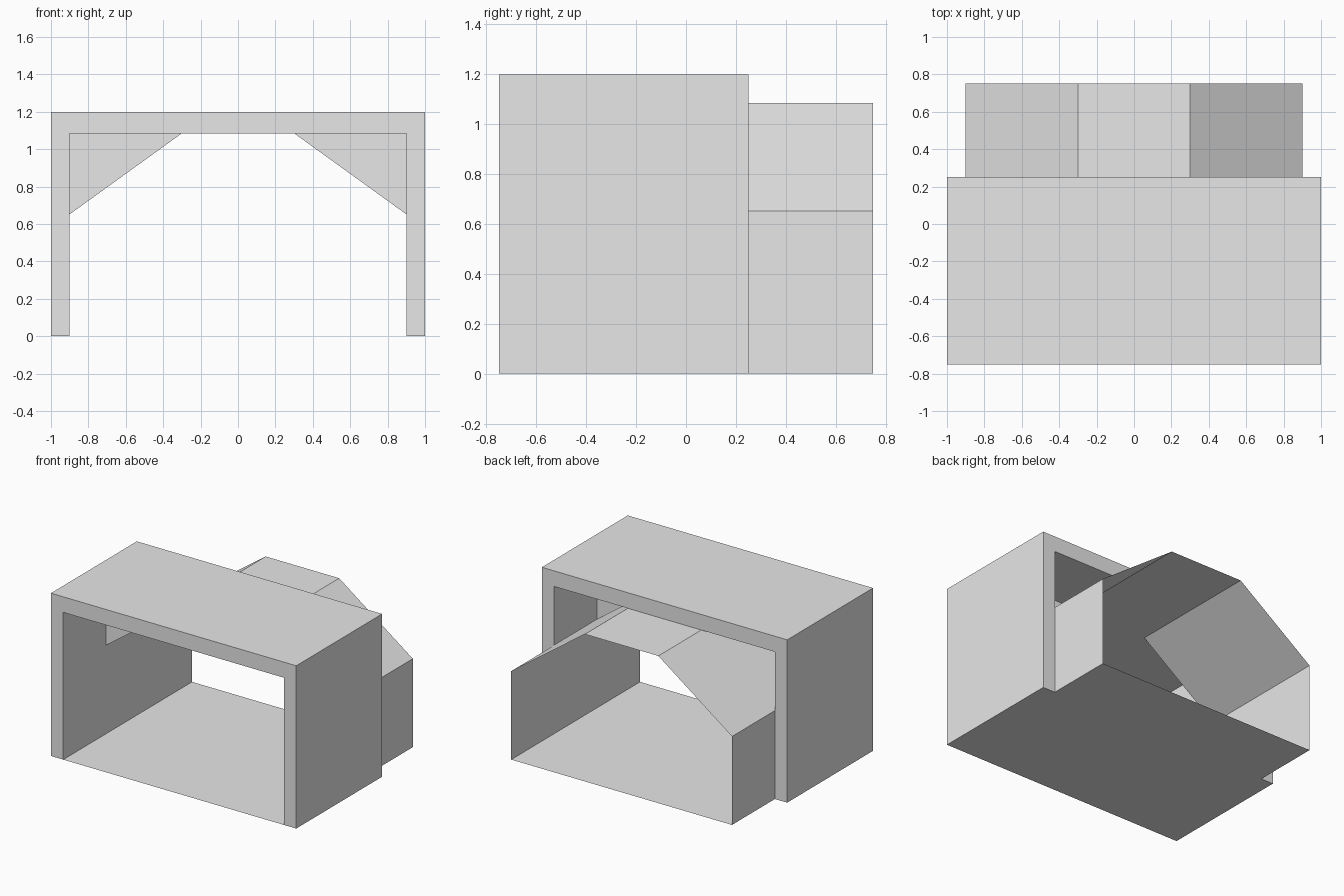
import bpy, bmesh

cube = bpy.data.objects.get("Cube")
if cube:
    bpy.data.objects.remove(cube, do_unlink=True)

grey = bpy.data.materials.new("plain_grey")
grey.use_nodes = True
grey.diffuse_color = (0.8, 0.8, 0.8, 1)
grey.node_tree.nodes["Principled BSDF"].inputs["Base Color"].default_value = (0.8, 0.8, 0.8, 1)

FRONT, INNER, MID, BACK = -0.75, -0.25, 0.25, 0.75
OUT, IN, TOP_HALF = 1.0, 0.9, 0.3
ROOF, CEIL, EAVE = 1.2, 1.085, 0.652


def finish(name, bm):
    mesh = bpy.data.meshes.new(name)
    bm.to_mesh(mesh)
    bm.free()
    mesh.materials.append(grey)
    obj = bpy.data.objects.new(name, mesh)
    bpy.context.collection.objects.link(obj)
    return obj


def sheet(name, path, y0, y1):
    """Thin sheet: an (x, z) path swept from y0 to y1."""
    bm = bmesh.new()
    rows = [[bm.verts.new((x, y, z)) for x, z in path] for y in (y0, y1)]
    for i in range(len(path) - 1):
        bm.faces.new((rows[0][i], rows[0][i + 1], rows[1][i + 1], rows[1][i]))
    return finish(name, bm)


def plate(name, points, y):
    """Flat upright plate facing the front."""
    bm = bmesh.new()
    bm.faces.new([bm.verts.new((x, y, z)) for x, z in points])
    return finish(name, bm)


# Thick portal frame, an upside-down U extruded front to back
bm = bmesh.new()
outline = [(-OUT, 0), (-IN, 0), (-IN, CEIL), (IN, CEIL),
           (IN, 0), (OUT, 0), (OUT, ROOF), (-OUT, ROOF)]
face = bm.faces.new([bm.verts.new((x, FRONT, z)) for x, z in outline])
grown = bmesh.ops.extrude_face_region(bm, geom=[face])["geom"]
bmesh.ops.translate(bm, vec=(0, MID - FRONT, 0),
                    verts=[v for v in grown if isinstance(v, bmesh.types.BMVert)])
bmesh.ops.recalc_face_normals(bm, faces=bm.faces)
finish("portal_frame", bm)

# Thin floor under both sections
sheet("floor", [(-IN, 0), (IN, 0)], FRONT, BACK)

# Thin rear section: flat top, then mirrored walls, slopes and corner gussets
sheet("rear_top", [(-TOP_HALF, CEIL), (TOP_HALF, CEIL)], MID, BACK)
for side, s in (("left", 1), ("right", -1)):
    wall = [(s * IN, EAVE), (s * IN, 0)]
    slope = [(s * TOP_HALF, CEIL), (s * IN, EAVE)]
    gusset = [(s * IN, EAVE), (s * IN, CEIL), (s * TOP_HALF, CEIL)]
    sheet("rear_wall_" + side, wall[::s], MID, BACK)
    sheet("rear_slope_" + side, slope[::s], INNER, BACK)
    plate("corner_gusset_" + side, gusset[::-s], INNER)
